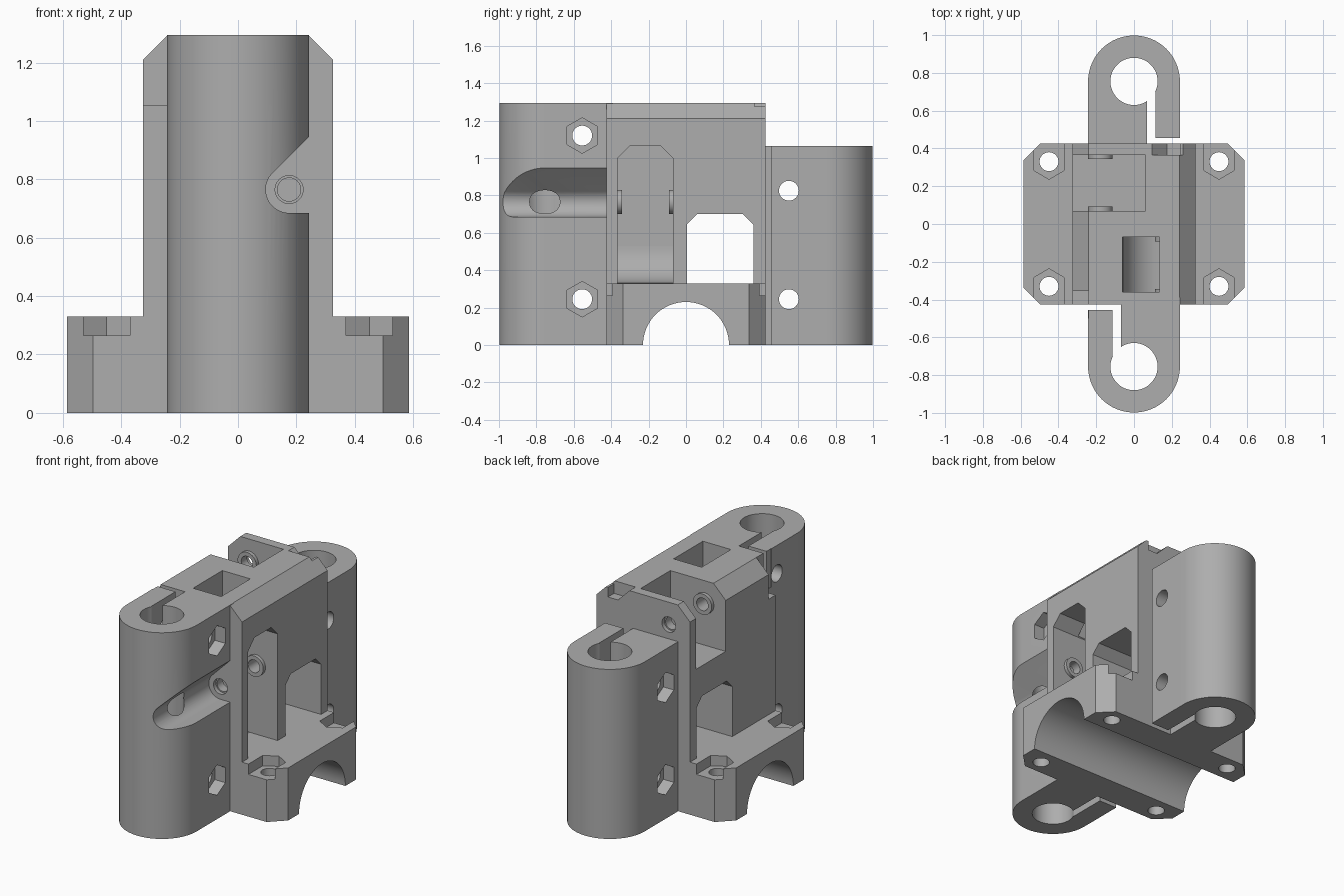
import bpy, bmesh, math

cube = bpy.data.objects.get("Cube")
if cube:
    bpy.data.objects.remove(cube, do_unlink=True)

grey = bpy.data.materials.new("plain grey")
grey.use_nodes = True
GREY = (0.42, 0.42, 0.42, 1)
grey.diffuse_color = GREY
grey.node_tree.nodes["Principled BSDF"].inputs["Base Color"].default_value = GREY


def prism(name, pts, axis, lo, hi):
    """Extrude a closed 2D profile along an axis; the profile uses the other two axes in order."""
    place = {"x": lambda a, b, t: (t, a, b),
             "y": lambda a, b, t: (a, t, b),
             "z": lambda a, b, t: (a, b, t)}[axis]
    bm = bmesh.new()
    low = [bm.verts.new(place(a, b, lo)) for a, b in pts]
    high = [bm.verts.new(place(a, b, hi)) for a, b in pts]
    bm.faces.new(low)
    bm.faces.new(high)
    n = len(pts)
    for i in range(n):
        j = (i + 1) % n
        bm.faces.new((low[i], low[j], high[j], high[i]))
    bmesh.ops.recalc_face_normals(bm, faces=bm.faces)
    mesh = bpy.data.meshes.new(name)
    bm.to_mesh(mesh)
    bm.free()
    mesh.materials.append(grey)
    obj = bpy.data.objects.new(name, mesh)
    bpy.context.collection.objects.link(obj)
    return obj


def arc(cx, cy, r, start, end, n):
    return [(cx + r * math.cos(math.radians(start + (end - start) * i / n)),
             cy + r * math.sin(math.radians(start + (end - start) * i / n))) for i in range(n + 1)]


def circle(cx, cy, r, n=40):
    return arc(cx, cy, r, 0, 360, n)[:-1]


def hexagon(cx, cy, r):
    return arc(cx, cy, r, 30, 390, 6)[:-1]


def rect(a0, a1, b0, b1):
    return [(a0, b0), (a1, b0), (a1, b1), (a0, b1)]


def arch(a0, a1, b0, b1, c):
    return [(a0, b0), (a1, b0), (a1, b1 - c), (a1 - c, b1), (a0 + c, b1), (a0, b1 - c)]


# Base with chamfered corners
X, Y, C = 0.585, 0.425, 0.088
bracket = prism("clamp_bracket", [(X, C - Y), (X, Y - C), (X - C, Y), (C - X, Y),
                                  (-X, Y - C), (-X, C - Y), (C - X, -Y), (X - C, -Y)], "z", 0, 0.33)


def combine(tool, operation):
    mod = bracket.modifiers.new("shape", "BOOLEAN")
    mod.operation = operation
    mod.solver = "EXACT"
    mod.object = tool
    bpy.context.view_layer.objects.active = bracket
    bpy.ops.object.modifier_apply(modifier=mod.name)
    bpy.data.objects.remove(tool, do_unlink=True)


def add(*args):
    combine(prism("solid", *args), "UNION")


def cut(*args):
    combine(prism("cutter", *args), "DIFFERENCE")


# Central block with chamfered top
add(arch(-0.325, 0.325, 0.28, 1.295, 0.085), "y", -Y, Y)

# Rounded rod columns
for s, top in ((-1, 1.295), (1, 1.065)):
    end = arc(0, 0.755, 0.243, 0, 180, 40)
    outline = [(0.243, 0.39)] + end + [(-0.243, 0.39)]
    add([(x, s * y) for x, y in outline], "z", 0, top)

# Rod bores, clamp slits, and gaps beside the clamp arms
for s in (-1, 1):
    cut(circle(0, s * 0.755, 0.125, 48), "z", -0.1, 1.5)
    cut(rect(*sorted((s * 0.07, s * 0.115)), *sorted((s * 0.425, s * 0.7))), "z", -0.1, 1.5)
    cut(rect(*sorted((s * 0.07, s * 0.4)), *sorted((s * 0.425, s * 0.456))), "z", -0.1, 1.5)

# Clamp bolts with nut traps
for y, heights, s in ((-0.555, (0.245, 1.12), 1), (0.55, (0.245, 0.825), -1)):
    for z in heights:
        cut(circle(y, z, 0.053, 32), "x", -0.5, 0.5)
        cut(hexagon(y, z, 0.095), "x", *sorted((s * 0.17, s * 0.4)))

# Half-round channel under the base
cut(circle(0, 0, 0.23, 64), "x", -0.8, 0.8)

# Base bolts with nut pockets open to the outside
for sx in (-1, 1):
    for sy in (-1, 1):
        cx, cy, w, r = sx * 0.45, sy * 0.33, 0.08, 0.093
        cut(circle(cx, cy, 0.05, 32), "z", -0.1, 0.5)
        shape = [(0, -r), (w, -r / 2), (w, 0.2), (-w, 0.2), (-w, -r / 2)]
        cut([(cx + a, cy + sy * b) for a, b in shape], "z", 0.265, 0.5)

# Right side pulley slot, its opening on top, and the through window
cut(arch(-0.365, -0.07, 0.33, 1.065, 0.065), "x", -0.06, 0.5)
cut(rect(-0.06, 0.135, -0.36, -0.07), "z", 0.8, 1.5)
cut(arch(0.005, 0.36, 0.33, 0.70, 0.055), "x", -0.5, 0.5)

# Curved floor of the slot
add([(0.13, 0.31), (-0.08, 0.31), (-0.08, 0.53)] + arc(0.14, 0.53, 0.199, 180, 267, 16),
    "y", -0.375, -0.06)

# Left side pulley pocket, open at the top
cut(rect(-0.5, 0.06, 0.07, 0.365), "z", 0.89, 1.5)

# Corner reliefs of the block
cut(rect(-0.5, -0.24, -0.5, -0.355), "z", 1.055, 1.5)
cut([(0.045, 1.345), (0.175, 1.215), (0.245, 1.215), (0.245, 1.275), (0.4, 1.275), (0.4, 1.345)],
    "y", 0.365, 0.5)

# Access groove across the front column
cut([(0.4, 1.104)] + arc(0.175, 0.765, 0.08, 135, 270, 20) + [(0.4, 0.685)], "y", -1.2, -Y)

# Bearing bosses on the pocket walls, then the axle holes
for x, z, lo, hi in ((0.175, 0.765, -0.365, -0.07), (-0.178, 1.155, 0.07, 0.365)):
    add(circle(x, z, 0.065, 32), "y", lo - 0.02, lo + 0.022)
    add(circle(x, z, 0.065, 32), "y", hi - 0.022, hi + 0.02)
cut(circle(0.175, 0.765, 0.04, 32), "y", -0.5, 0.02)
cut(circle(0.175, 0.765, 0.048, 32), "y", -0.5, -0.4)
cut(circle(-0.178, 1.155, 0.04, 32), "y", -0.05, 0.5)
cut(circle(-0.178, 1.155, 0.048, 32), "y", 0.4, 0.5)

# Smooth the round surfaces, keep the edges crisp
bpy.ops.object.select_all(action="DESELECT")
bracket.select_set(True)
bpy.context.view_layer.objects.active = bracket
bpy.ops.object.shade_smooth_by_angle(angle=math.radians(25))
